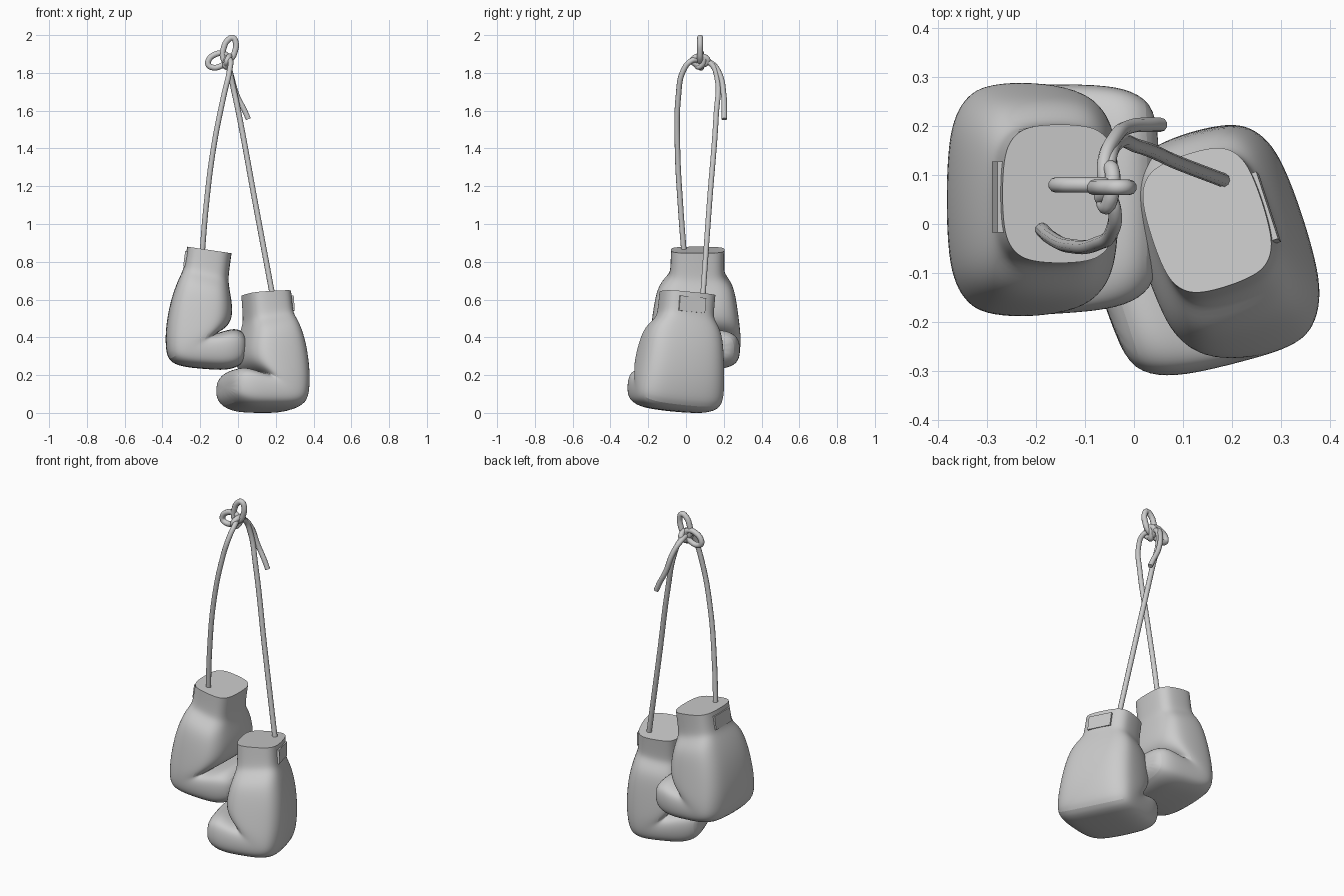
import bpy, bmesh
from math import sin, cos, pi, radians, copysign
from mathutils import Matrix, Vector

if "Cube" in bpy.data.objects:
    bpy.data.objects.remove(bpy.data.objects["Cube"])

# Glove side profile: outer (x, z), inner (x, z), half width, centre y
STATIONS = [
    (-.270, .880, -.033, .845, .143, .062),
    (-.284, .790, -.048, .735, .143, .060),
    (-.292, .755, -.050, .695, .150, .058),
    (-.318, .705, -.042, .645, .200, .052),
    (-.358, .600, -.028, .570, .220, .050),
    (-.384, .460, -.030, .490, .235, .050),
    (-.386, .360, -.070, .445, .242, .050),
    (-.375, .275, -.110, .425, .240, .050),
    (-.300, .242, -.105, .425, .238, .050),
    (-.180, .232, -.070, .435, .236, .052),
    (-.060, .222, -.015, .450, .230, .055),
    (.020, .250, .030, .430, .205, .057),
    (.052, .305, .055, .375, .150, .058),
]
SIDES = 20


def power(v, e):
    return copysign(abs(v) ** e, v)


def smooth(ob, angle=40):
    bpy.ops.object.select_all(action='DESELECT')
    ob.select_set(True)
    bpy.context.view_layer.objects.active = ob
    bpy.ops.object.shade_smooth_by_angle(angle=radians(angle))


def finish(bm, name):
    bmesh.ops.recalc_face_normals(bm, faces=bm.faces)
    me = bpy.data.meshes.new(name)
    bm.to_mesh(me)
    bm.free()
    ob = bpy.data.objects.new(name, me)
    bpy.context.collection.objects.link(ob)
    return ob


def glove(name, mat):
    # Padded body: rounded sections swept from cuff round to the finger curl
    bm = bmesh.new()
    crease = bm.edges.layers.float.new('crease_edge')
    rings = []
    for ox, oz, ix, iz, hy, cy in STATIONS:
        o, i = Vector((ox, cy, oz)), Vector((ix, cy, iz))
        mid, half = (o + i) / 2, (o - i) / 2
        ring = []
        for k in range(SIDES):
            a = 2 * pi * k / SIDES
            p = mid + half * power(cos(a), .6) + Vector((0, hy * power(sin(a), .6), 0))
            ring.append(bm.verts.new(mat @ p))
        rings.append(ring)
    for r, s in zip(rings, rings[1:]):
        for k in range(SIDES):
            j = (k + 1) % SIDES
            bm.faces.new((r[k], r[j], s[j], s[k]))
    top = bm.faces.new(rings[0])
    bm.faces.new(rings[-1])
    for e in top.edges:
        e[crease] = 1.0
    ob = finish(bm, name)
    sub = ob.modifiers.new('smooth', 'SUBSURF')
    sub.levels = sub.render_levels = 2
    smooth(ob)

    # Stitched patch on the outside of the cuff
    bm = bmesh.new()
    place = (Matrix.Translation((-.276, .055, .815)) @ Matrix.Rotation(radians(8), 4, 'Y')
             @ Matrix.Diagonal((.018, .145, .08, 1)))
    bmesh.ops.create_cube(bm, size=1, matrix=mat @ place)
    finish(bm, name + '_patch')
    return ob


def cord(name, pts, r=.016, closed=False):
    cu = bpy.data.curves.new(name, 'CURVE')
    cu.dimensions = '3D'
    cu.bevel_depth = r
    cu.bevel_resolution = 3
    cu.use_fill_caps = True
    cu.resolution_u = 8
    sp = cu.splines.new('BEZIER')
    sp.bezier_points.add(len(pts) - 1)
    for b, p in zip(sp.bezier_points, pts):
        b.co = p
        b.handle_left_type = b.handle_right_type = 'AUTO'
    sp.use_cyclic_u = closed
    ob = bpy.data.objects.new(name, cu)
    bpy.context.collection.objects.link(ob)
    return ob


# Pair of gloves: the right one is mirrored and swung round
glove('left_glove', Matrix.Identity(4))
swing = (Matrix.Translation((.18, -.027, .33)) @ Matrix.Rotation(radians(-7), 4, 'X')
         @ Matrix.Rotation(radians(3.5), 4, 'Y') @ Matrix.Rotation(radians(18), 4, 'Z')
         @ Matrix.Diagonal((-1, 1, 1, 1)) @ Matrix.Translation((.2, -.05, -.55)))
right = glove('right_glove', swing)

# Rest the lower glove on the ground
bpy.context.view_layer.update()
ev = right.evaluated_get(bpy.context.evaluated_depsgraph_get())
low = min(v.co.z for v in ev.data.vertices)
for ob in bpy.data.objects:
    if ob.name.startswith('right_glove'):
        ob.location.z -= low

# Hanging cords and loose end
cord('left_cord', [(-.19, -.01, .84), (-.17, -.028, 1.08), (-.13, -.045, 1.4),
                   (-.075, -.04, 1.68), (-.045, -.015, 1.81), (-.04, .03, 1.865), (-.055, .07, 1.87)], .0145)
cord('right_cord', [(.187, .088, .6), (.09, .125, 1.12), (.005, .16, 1.58),
                    (-.035, .165, 1.77), (-.05, .13, 1.85), (-.055, .07, 1.87)], .0145)
cord('loose_end', [(-.06, .07, 1.87), (-.06, .13, 1.855), (-.04, .175, 1.80),
                   (-.005, .2, 1.68), (.035, .203, 1.60), (.055, .203, 1.555)], .0145)


# Bow loops and knot wraps
def loop(name, centre, a, b, plane_a, plane_b, r=.016):
    c, u, v = Vector(centre), Vector(plane_a).normalized(), Vector(plane_b).normalized()
    cord(name, [c + u * a * cos(t * pi / 4) + v * b * sin(t * pi / 4) for t in range(8)], r, True)


loop('upper_bow_loop', (-.046, .075, 1.923), .065, .031, (.3, 0, 1), (1, 0, -.3))
loop('side_bow_loop', (-.108, .08, 1.866), .054, .034, (1, 0, .45), (-.45, 0, 1))
loop('knot_wrap', (-.053, .075, 1.865), .04, .024, (.1, 1, 0), (.4, 0, 1))
loop('knot_cross', (-.055, .075, 1.86), .03, .02, (.3, .3, 1), (.4, 1, 0))
